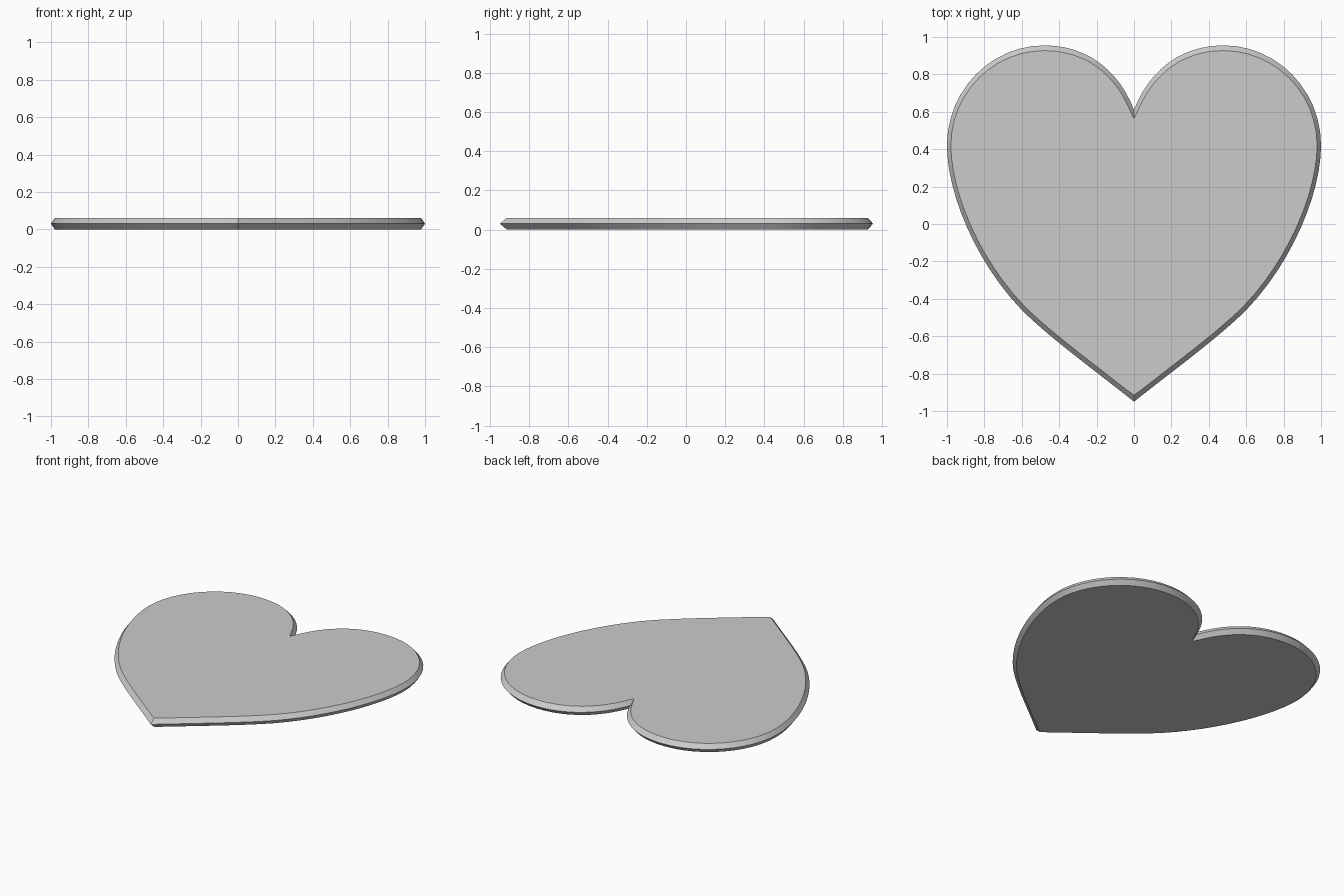
import bpy, bmesh
from mathutils import Vector
from mathutils.geometry import interpolate_bezier

if "Cube" in bpy.data.objects:
    bpy.data.objects.remove(bpy.data.objects["Cube"])

# Right half of the heart outline: Bezier segments from cleft to bottom tip
segments = [
    ((0, .61), (.08, .82), (.25, .955), (.48, .955)),
    ((.48, .955), (.76, .955), (1, .72), (1, .42)),
    ((1, .42), (1, .17), (.85, -.2), (.60, -.46)),
    ((.60, -.46), (.45, -.61), (.2, -.79), (0, -.95)),
]
half = []
for seg in segments:
    pts = interpolate_bezier(*[Vector((x, y, 0)) for x, y in seg], 13)
    half += [p.to_2d() for p in pts[:-1]]
half.append(Vector((0, -.95)))
outline = half + [Vector((-p.x, p.y)) for p in reversed(half[1:-1])]


def inset(points, dx, dy, limit):
    """Mitred inward offset of a clockwise outline."""
    result = []
    n = len(points)
    for i, p in enumerate(points):
        a = (p - points[i - 1]).normalized()
        b = (points[(i + 1) % n] - p).normalized()
        na, nb = Vector((a.y, -a.x)), Vector((b.y, -b.x))
        normal = (na + nb).normalized()
        m = min(1 / max(normal.dot(na), .01), limit)
        result.append(p + Vector((normal.x * dx, normal.y * dy)) * m)
    return result


# Flat plate with a ridge around the middle of its rim
inner = inset(outline, .021, .028, 1.65)
bm = bmesh.new()
rings = [[bm.verts.new((p.x, p.y, z)) for p in loop]
         for loop, z in ((inner, 0), (outline, .03), (inner, .06))]
n = len(outline)
for low, high in zip(rings, rings[1:]):
    for i in range(n):
        j = (i + 1) % n
        bm.faces.new((low[i], low[j], high[j], high[i])).smooth = True
bm.faces.new(rings[0])
bm.faces.new(rings[-1])
bmesh.ops.recalc_face_normals(bm, faces=bm.faces)

mesh = bpy.data.meshes.new("heart_plate")
bm.to_mesh(mesh)
bm.free()
heart = bpy.data.objects.new("heart_plate", mesh)
bpy.context.collection.objects.link(heart)
bpy.context.view_layer.objects.active = heart
heart.select_set(True)
bpy.ops.object.shade_smooth_by_angle(angle=0.6)
